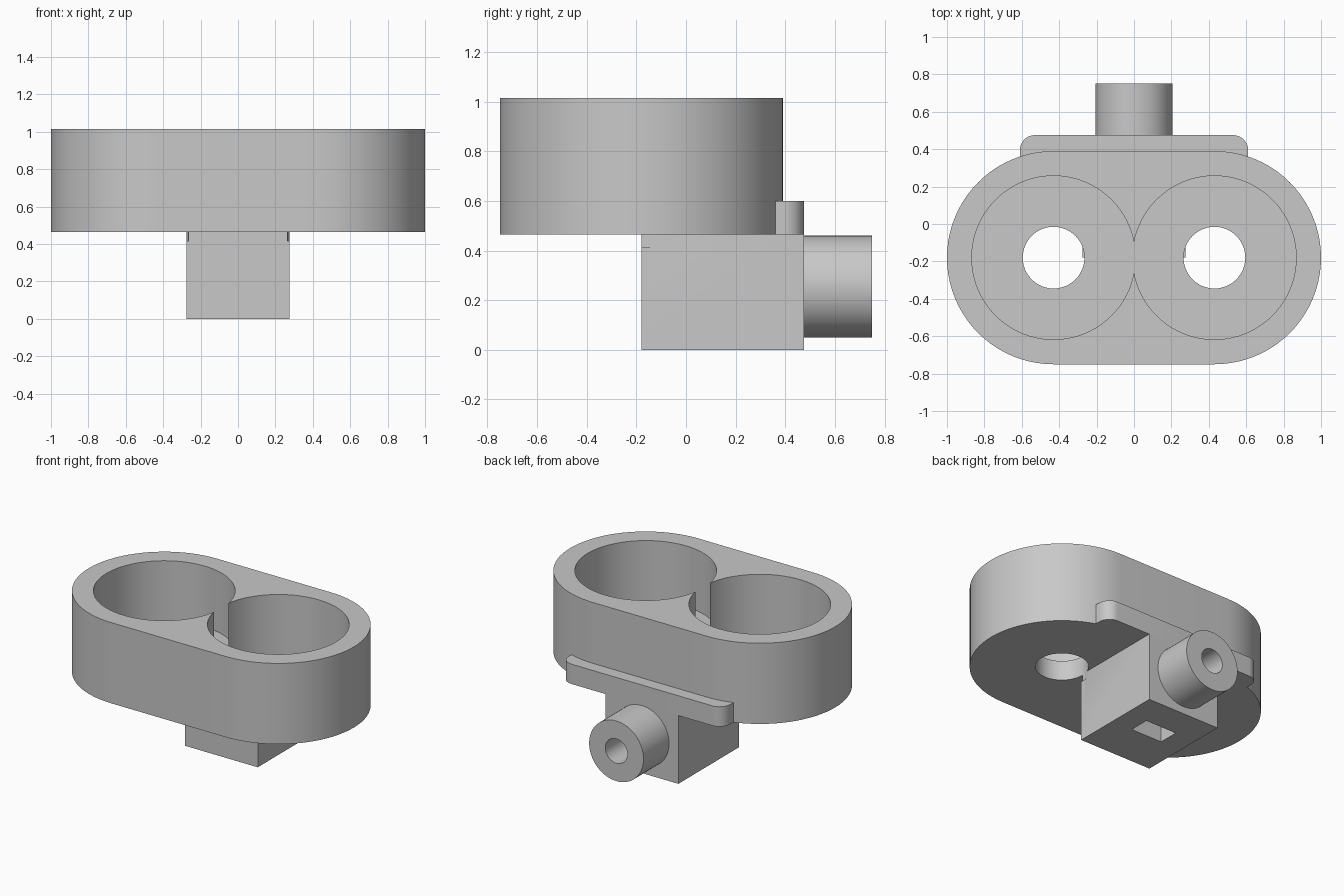
import bpy
import math
from mathutils import Vector

default = bpy.data.objects.get("Cube")
if default:
    bpy.data.objects.remove(default, do_unlink=True)

grey = bpy.data.materials.new("plain grey")
grey.use_nodes = True
colour = (0.58, 0.58, 0.58, 1)
grey.diffuse_color = colour
grey.node_tree.nodes["Principled BSDF"].inputs["Base Color"].default_value = colour

MID_Y = -0.18      # line through both cup centres
CUP_X = 0.43       # cup centre offset
BASE_Z = 0.465     # underside of the holder
FLOOR_Z = 0.6      # inside floor of the cups
TOP_Z = 1.015
BACK_Y = 0.475     # rear face of block and tab
BOLT_Z = 0.255


def arc(cx, cy, r, start, end, steps):
    angles = [math.radians(start + (end - start) * i / steps) for i in range(steps + 1)]
    return [(cx + r * math.cos(a), cy + r * math.sin(a)) for a in angles]


def prism(name, outline, z0, z1):
    """Extrude a counter-clockwise outline between two heights."""
    n = len(outline)
    verts = [(x, y, z) for z in (z0, z1) for x, y in outline]
    faces = [tuple(reversed(range(n))), tuple(range(n, 2 * n))]
    faces += [(i, (i + 1) % n, (i + 1) % n + n, i + n) for i in range(n)]
    mesh = bpy.data.meshes.new(name)
    mesh.from_pydata(verts, [], faces)
    mesh.materials.append(grey)
    obj = bpy.data.objects.new(name, mesh)
    bpy.context.collection.objects.link(obj)
    return obj


def box(name, x, y0, y1, z0, z1):
    return prism(name, [(-x, y0), (x, y0), (x, y1), (-x, y1)], z0, z1)


def disc(name, cx, cy, r, z0, z1, sides=64):
    return prism(name, arc(cx, cy, r, 0, 360, sides)[:-1], z0, z1)


def rod(name, r, y0, y1, z):
    """Cylinder lying along y."""
    obj = disc(name, 0, 0, r, y0, y1)
    for v in obj.data.vertices:
        x, y, h = v.co
        v.co = Vector((x, h, z - y))
    return obj


def cut(obj, cutters):
    bpy.context.view_layer.objects.active = obj
    for cutter in cutters:
        cutter.hide_render = True
        mod = obj.modifiers.new("cut", 'BOOLEAN')
        mod.operation = 'DIFFERENCE'
        mod.solver = 'EXACT'
        mod.object = cutter
        bpy.ops.object.modifier_apply(modifier=mod.name)


# Main parts
outline = arc(CUP_X, MID_Y, 0.57, -90, 90, 40) + arc(-CUP_X, MID_Y, 0.57, 90, 270, 40)
holder = prism("twin_cup_holder", outline, BASE_Z, TOP_Z)
block = box("mount_block", 0.275, MID_Y, BACK_Y, 0, BASE_Z)
pipe = rod("bolt_sleeve", 0.205, BACK_Y, 0.75, BOLT_Z)

# Rear tab with two rounded corners
corner = 0.08
tab_outline = [(-0.61, 0.3), (0.61, 0.3)]
tab_outline += arc(0.61 - corner, BACK_Y - corner, corner, 0, 90, 10)
tab_outline += arc(corner - 0.61, BACK_Y - corner, corner, 90, 180, 10)
tab = prism("rear_tab", tab_outline, BASE_Z, FLOOR_Z)

# Cups, drain holes, bolt hole and nut slot
cups = [disc("cup_cutter", s * CUP_X, MID_Y, 0.4375, FLOOR_Z, 1.2, 80) for s in (-1, 1)]
drains = [disc("drain_cutter", s * CUP_X, MID_Y, 0.165, 0.415, 0.8, 48) for s in (-1, 1)]
bolt = rod("bolt_cutter", 0.083, 0.05, 0.9, BOLT_Z)
nut = box("nut_cutter", 0.118, 0.12, 0.26, -0.1, 0.37)

cut(holder, cups + drains)
cut(block, drains + [bolt, nut])
cut(pipe, [bolt])
for cutter in cups + drains + [bolt, nut]:
    bpy.data.objects.remove(cutter, do_unlink=True)

# Smooth curved walls, keep edges sharp
bpy.ops.object.select_all(action='DESELECT')
for obj in (holder, block, pipe, tab):
    obj.select_set(True)
bpy.context.view_layer.objects.active = holder
bpy.ops.object.shade_smooth_by_angle(angle=math.radians(30))
